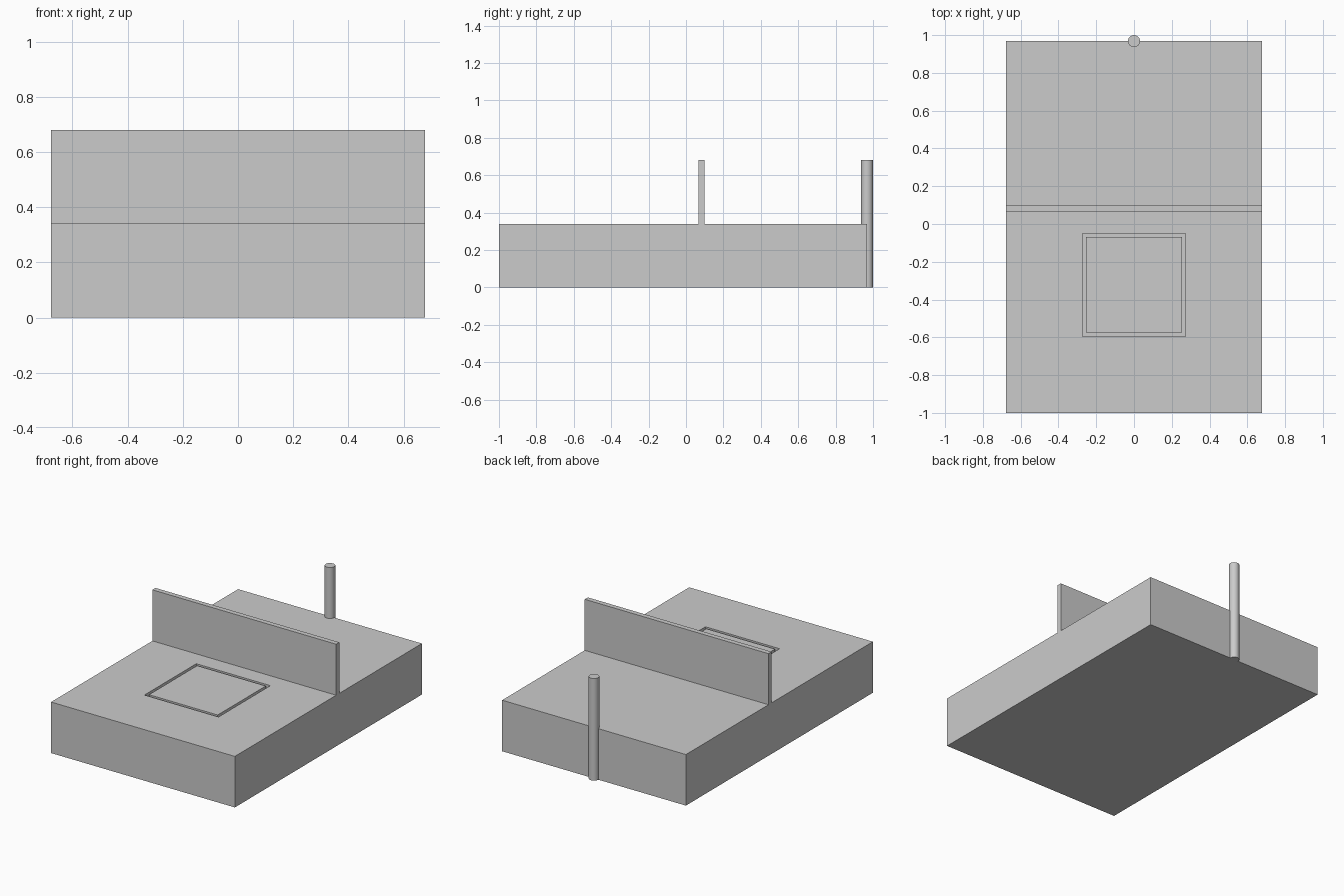
import bpy
import math

cube = bpy.data.objects.get("Cube")
if cube:
    bpy.data.objects.remove(cube, do_unlink=True)

# Single plain grey
grey = bpy.data.materials.new("plain_grey")
grey.use_nodes = True
colour = (0.6, 0.6, 0.6, 1)
grey.diffuse_color = colour
grey.node_tree.nodes["Principled BSDF"].inputs["Base Color"].default_value = colour


def box(name, x, y, z):
    """Box spanning the given (low, high) range on each axis."""
    spans = (x, y, z)
    bpy.ops.mesh.primitive_cube_add(size=1, location=[(a + b) / 2 for a, b in spans])
    ob = bpy.context.object
    ob.name = name
    ob.scale = [b - a for a, b in spans]
    bpy.ops.object.transform_apply(location=False, rotation=False, scale=True)
    ob.data.materials.append(grey)
    return ob


HALF_W, BACK, DECK, TOP = 0.677, 0.968, 0.34, 0.68
GAP, DEPTH = 0.02, 0.02
HATCH_HALF, HATCH_Y = 0.273, -0.322

# Main slab with a shallow square recess
slab = box("base_slab", (-HALF_W, HALF_W), (-1, BACK), (0, DECK))
cutter = box("recess_cutter", (-HATCH_HALF, HATCH_HALF),
             (HATCH_Y - HATCH_HALF, HATCH_Y + HATCH_HALF), (DECK - DEPTH, DECK + 0.1))
cutter.hide_render = True
cut = slab.modifiers.new("recess", "BOOLEAN")
cut.operation = "DIFFERENCE"
cut.solver = "EXACT"
cut.object = cutter
bpy.context.view_layer.objects.active = slab
bpy.ops.object.modifier_apply(modifier=cut.name)
bpy.data.objects.remove(cutter, do_unlink=True)

# Flush panel that leaves a square groove around it
inner = HATCH_HALF - GAP
box("square_panel", (-inner, inner), (HATCH_Y - inner, HATCH_Y + inner),
    (DECK - DEPTH, DECK))

# Upright wall across the slab
box("cross_wall", (-HALF_W, HALF_W), (0.066, 0.099), (DECK, TOP))

# Round post set into the back edge
bpy.ops.mesh.primitive_cylinder_add(vertices=48, radius=0.032, depth=TOP,
                                    location=(0, BACK, TOP / 2))
post = bpy.context.object
post.name = "back_post"
post.data.materials.append(grey)
bpy.ops.object.shade_smooth_by_angle(angle=math.radians(30))
